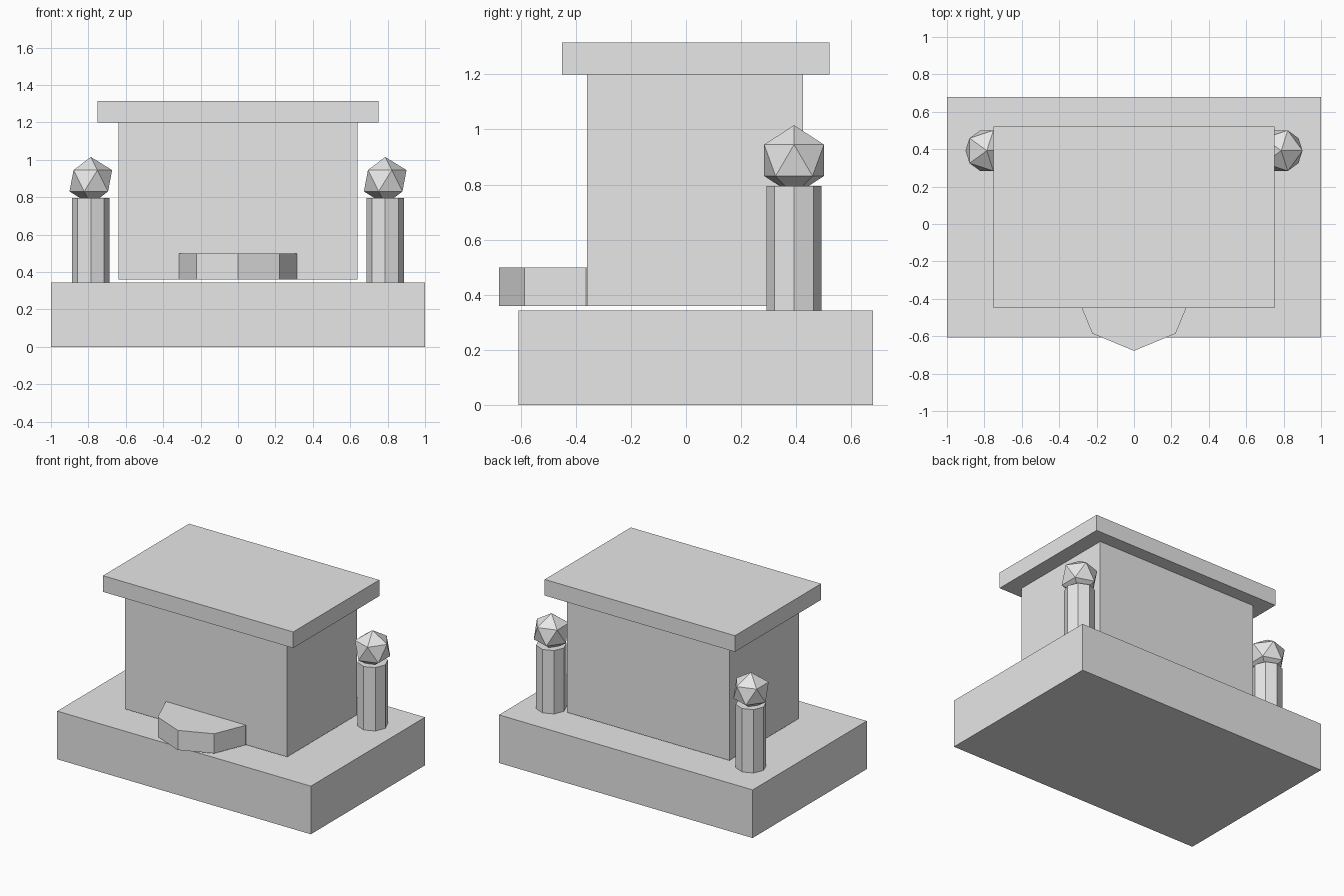
import bpy
import math

cube = bpy.data.objects.get("Cube")
if cube:
    bpy.data.objects.remove(cube, do_unlink=True)

# Single flat colour
stone = bpy.data.materials.new("pale grey")
stone.use_nodes = True
GREY = (0.8, 0.8, 0.8, 1.0)
stone.diffuse_color = GREY
stone.node_tree.nodes["Principled BSDF"].inputs["Base Color"].default_value = GREY


def finish(name):
    obj = bpy.context.object
    obj.name = name
    obj.data.name = name
    obj.data.materials.append(stone)
    return obj


def box(name, half_width, y_range, z_range):
    (y0, y1), (z0, z1) = y_range, z_range
    bpy.ops.mesh.primitive_cube_add(size=1, location=(0, (y0 + y1) / 2, (z0 + z1) / 2))
    bpy.context.object.scale = (2 * half_width, y1 - y0, z1 - z0)
    bpy.ops.object.transform_apply(location=False, rotation=False, scale=True)
    return finish(name)


def octagon(name, x, y, radius, z0, z1):
    bpy.ops.mesh.primitive_cylinder_add(vertices=8, radius=radius, depth=z1 - z0,
                                        location=(x, y, (z0 + z1) / 2))
    return finish(name)


# Main blocks: plinth, body floating just above it, overhanging roof slab
box("base", 1.0, (-0.608, 0.678), (0, 0.343))
box("body", 0.64, (-0.36, 0.425), (0.36, 1.2))
box("roof_slab", 0.75, (-0.45, 0.52), (1.2, 1.315))

# Eight-sided step, half sunk into the body
octagon("front_step", 0, -0.363, 0.315, 0.36, 0.5)

# Pillars, each topped with a faceted ball
for side, x in (("left", 0.787), ("right", -0.787)):
    octagon(side + "_pillar", x, 0.392, 0.1, 0.343, 0.795)
    bpy.ops.mesh.primitive_ico_sphere_add(subdivisions=1, radius=0.1275,
                                          location=(x, 0.392, 0.888))
    finish(side + "_pillar_ball")
